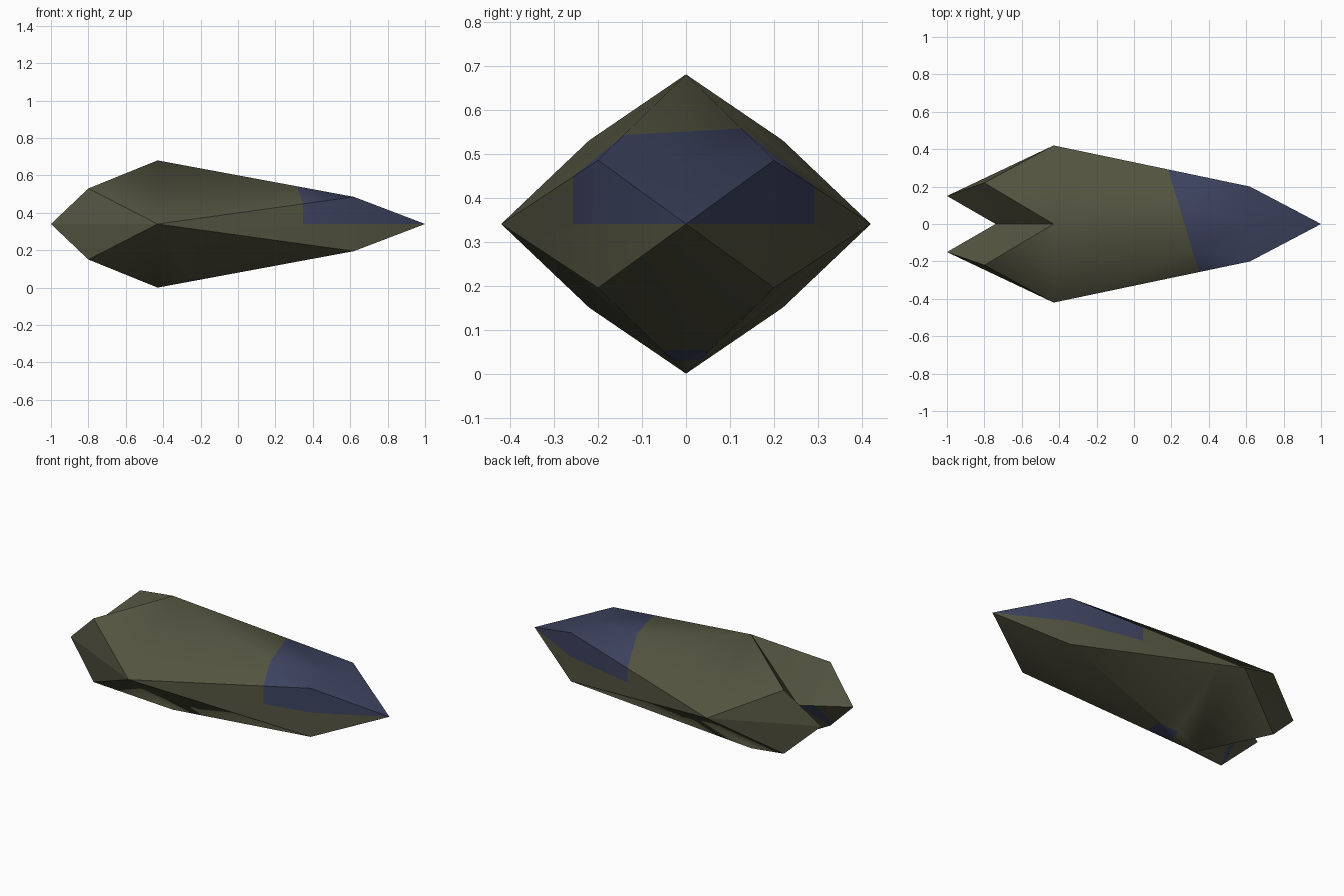
import bpy, bmesh, math
from mathutils import Vector

if "Cube" in bpy.data.objects:
    bpy.data.objects.remove(bpy.data.objects["Cube"])

H = 0.34  # height of the horizontal seam


def material(name, rgb):
    m = bpy.data.materials.new(name)
    m.diffuse_color = (*rgb, 1)
    m.use_nodes = True
    m.node_tree.nodes["Principled BSDF"].inputs["Base Color"].default_value = m.diffuse_color
    return m


# One quarter of the hull: half-width side and upper half, z measured from the seam
P = {
    "tip": (1, 0, 0), "shoulder": (.62, .2, .145), "shoulder_mid": (.62, 0, .145),
    "shoulder_seam": (.62, .2, 0), "peak": (-.43, 0, .34), "side": (-.43, .42, 0),
    "rear": (-.8, .22, .19), "prong": (-1, .15, 0), "notch": (-.74, 0, 0),
}
FACES = [
    "tip shoulder shoulder_mid", "tip shoulder_seam shoulder",
    "shoulder_mid shoulder peak", "shoulder shoulder_seam side",
    "shoulder side peak", "peak side rear", "side prong rear",
    "rear prong notch", "peak rear notch",
]

bm = bmesh.new()
for sy in (1, -1):
    for sz in (1, -1):
        v = {k: bm.verts.new((x, y * sy, H + z * sz)) for k, (x, y, z) in P.items()}
        for f in FACES:
            bm.faces.new([v[k] for k in f.split()])
bmesh.ops.remove_doubles(bm, verts=bm.verts, dist=1e-4)
bmesh.ops.recalc_face_normals(bm, faces=bm.faces)


def cut(point, normal, keep):
    """Slice only the faces whose centre passes the keep rule."""
    faces = [f for f in bm.faces if keep(f.calc_center_median())]
    edges = list({e for f in faces for e in f.edges})
    verts = list({w for f in faces for w in f.verts})
    bmesh.ops.bisect_plane(bm, geom=faces + edges + verts, dist=1e-5,
                           plane_co=point, plane_no=normal)


# Colour borders: slanted nose line, belly patch, strip inside one prong
nose_co, nose_no = Vector((.27, 0, H)), Vector((1, .3, 0))
cut(nose_co, nose_no, lambda c: c.z > H)
belly = lambda c: c.z < H and c.x > -.43
for x in (-.27, -.14):
    cut((x, 0, 0), (1, 0, 0), belly)
for y in (-.05, .05):
    cut((0, y, 0), (0, 1, 0), lambda c: belly(c) and -.27 < c.x < -.14)
inner = lambda c: c.x < -.74 and c.z < H and -.2 < c.y < 0
cut((-.82, 0, 0), (1, 0, 0), inner)

for f in bm.faces:
    c = f.calc_center_median()
    nose = c.z > H and (c - nose_co).dot(nose_no) > 0
    patch = -.27 < c.x < -.14 and abs(c.y) < .05 and c.z < .15
    strip = -.82 < c.x < -.74 and -.2 < c.y < 0 and c.z < H and f.normal.y > 0
    f.material_index = int(nose or patch or strip)
    f.smooth = True

# Crisp seam and tail creases
for e in bm.edges:
    seam = all(abs(w.co.z - H) < 1e-4 for w in e.verts)
    e.smooth = not (seam or e.calc_face_angle(0) > math.radians(50))

mesh = bpy.data.meshes.new("hull")
bm.to_mesh(mesh)
bm.free()
hull = bpy.data.objects.new("hull", mesh)
bpy.context.collection.objects.link(hull)
mesh.materials.append(material("olive", (.088, .088, .052)))
mesh.materials.append(material("slate blue", (.046, .056, .115)))
